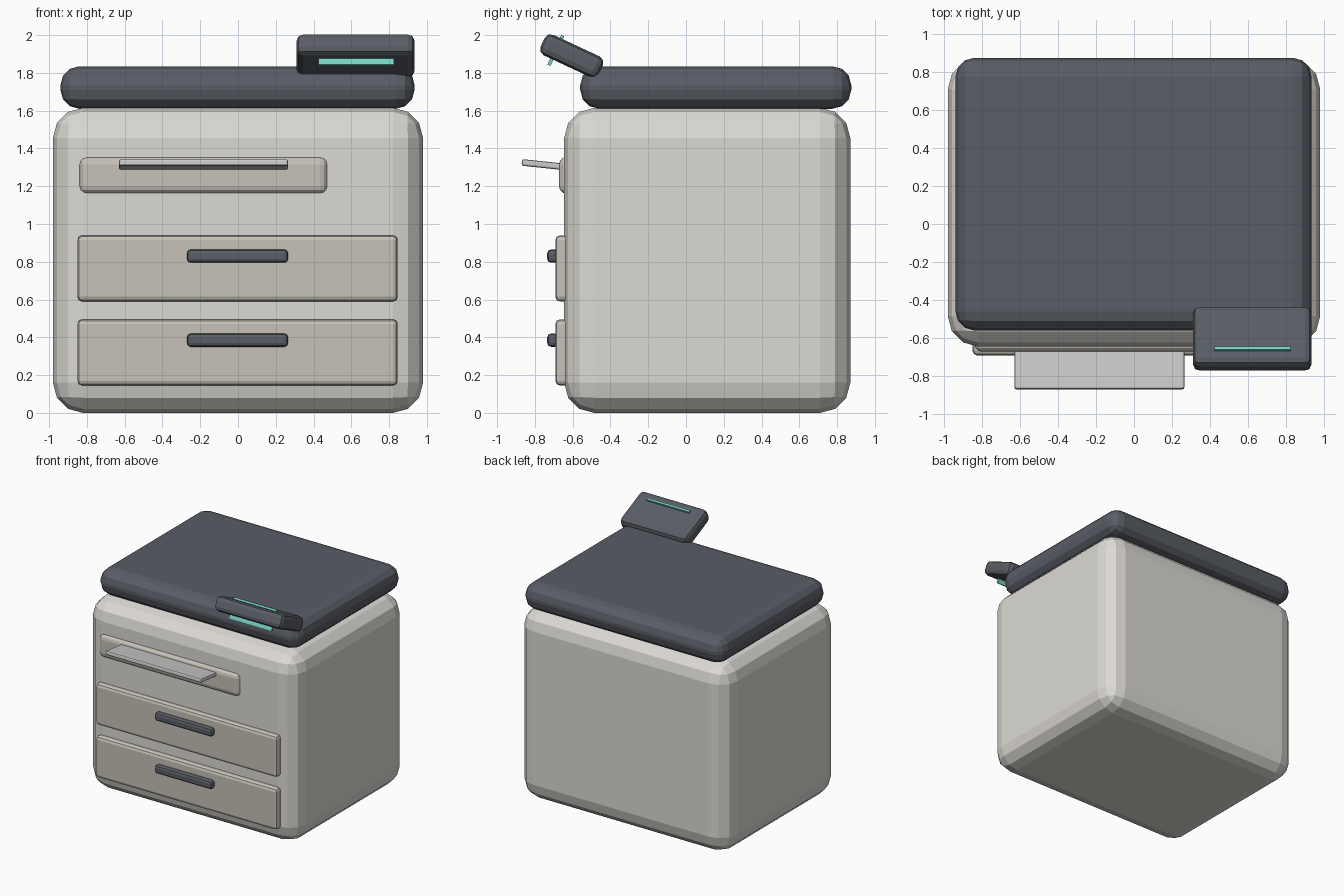
import bpy, bmesh, math
from mathutils import Matrix

if "Cube" in bpy.data.objects:
    bpy.data.objects.remove(bpy.data.objects["Cube"])


def material(name, rgb):
    m = bpy.data.materials.new(name)
    m.diffuse_color = (*rgb, 1)
    m.use_nodes = True
    m.node_tree.nodes["Principled BSDF"].inputs["Base Color"].default_value = m.diffuse_color
    return m


SHELL = material("shell", (0.72, 0.70, 0.66))
PANEL = material("panel", (0.57, 0.54, 0.48))
PAPER = material("paper", (0.82, 0.81, 0.79))
DARK = material("dark", (0.10, 0.11, 0.13))
TEAL = material("teal", (0.18, 0.65, 0.53))


def box(name, x, y, z, mat, bevel=0.0, segs=2, tilt=0.0):
    """Bevelled box from (min, max) ranges, tilted about x at its centre."""
    dims = [r[1] - r[0] for r in (x, y, z)]
    mid = [(r[0] + r[1]) / 2 for r in (x, y, z)]
    bm = bmesh.new()
    bmesh.ops.create_cube(bm, size=1, matrix=Matrix.Diagonal((*dims, 1)))
    if bevel:
        bmesh.ops.bevel(bm, geom=bm.edges[:], offset=bevel, segments=segs,
                        profile=0.5, affect='EDGES', clamp_overlap=True)
    mesh = bpy.data.meshes.new(name)
    bm.to_mesh(mesh)
    bm.free()
    mesh.materials.append(mat)
    ob = bpy.data.objects.new(name, mesh)
    ob.location = mid
    ob.rotation_euler.x = math.radians(tilt)
    bpy.context.collection.objects.link(ob)
    return ob


# Main housing and scanner lid
box("body", (-0.98, 0.98), (-0.645, 0.87), (0, 1.615), SHELL, 0.16, 3)
box("lid", (-0.94, 0.935), (-0.56, 0.875), (1.61, 1.835), DARK, 0.1, 3)

# Tilted control panel with a light strip through it
box("control_panel", (0.31, 0.935), (-0.775, -0.435), (1.83, 1.95), DARK, 0.035, 2, -25)
box("light_strip", (0.425, 0.825), (-0.698, -0.68), (1.832, 2.005), TEAL, tilt=-25)

# Output slot and paper tray
box("output_slot", (-0.84, 0.475), (-0.672, -0.56), (1.16, 1.355), PANEL, 0.04, 3)
box("paper_tray", (-0.63, 0.265), (-0.87, -0.61), (1.295, 1.33), PAPER, 0.01, 2, -6)

# Drawers with handles
for i, z in enumerate((0.145, 0.59)):
    box(f"drawer_{i + 1}", (-0.85, 0.845), (-0.692, -0.58), (z, z + 0.35), PANEL, 0.025, 2)
    box(f"handle_{i + 1}", (-0.27, 0.265), (-0.735, -0.675), (z + 0.205, z + 0.275), DARK, 0.02, 2)
